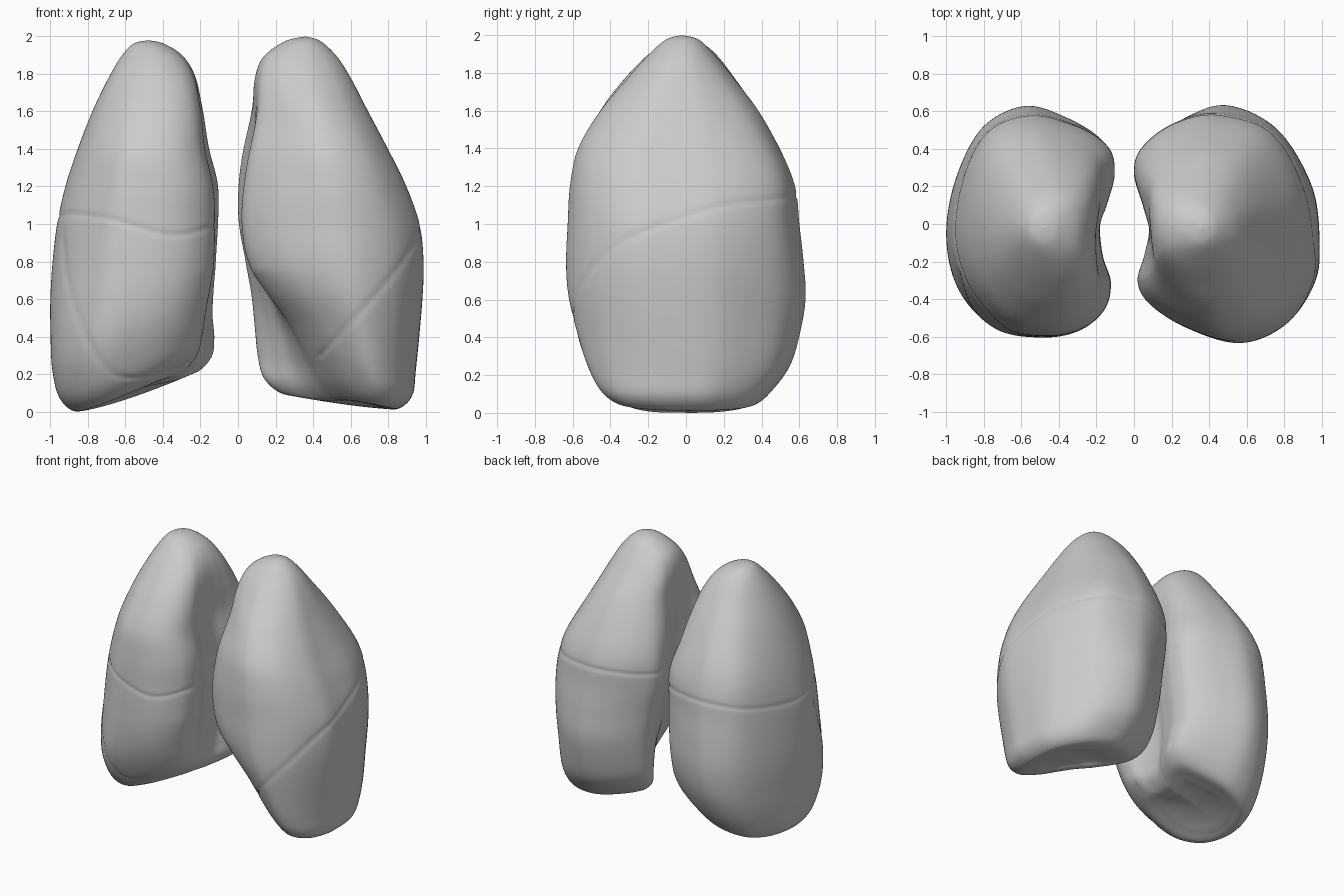
import bpy, bmesh, math
from mathutils import Vector
from mathutils.geometry import intersect_point_line

if "Cube" in bpy.data.objects:
    bpy.data.objects.remove(bpy.data.objects["Cube"])

STEPS, SUB = 14, 12   # rows per level gap, points per outline gap

# bean-shaped cross-sections: u 0 inner..1 outer, v 0 front..1 back
LEFT_BEAN = [(1, .42), (.96, .67), (.77, .91), (.48, 1), (.24, .95), (.05, .84), (0, .735), (.04, .6),
             (.07, .5), (.04, .38), (0, .26), (.07, .16), (.27, .06), (.55, 0), (.81, .08), (.97, .25)]
RIGHT_BEAN = [(1, .44), (.95, .69), (.79, .91), (.53, 1), (.27, .95), (.05, .85), (0, .735), (.04, .6),
              (.08, .5), (.06, .36), (.01, .24), (.05, .12), (.2, .03), (.42, 0), (.68, .04), (.91, .22)]
ROUND = [(.5 + .5 * math.cos(i * math.pi / 8), .5 + .5 * math.sin(i * math.pi / 8)) for i in range(16)]


def catmull(a, b, c, d, t):
    return tuple(.5 * (2 * q + (r - p) * t + (2 * p - 5 * q + 4 * r - s) * t * t
                       + (3 * q - p - 3 * r + s) * t ** 3) for p, q, r, s in zip(a, b, c, d))


def smooth(pts, n, closed=False):
    k, out = len(pts), []
    for i in range(k if closed else k - 1):
        q = [pts[(i + j) % k] if closed else pts[min(max(i + j, 0), k - 1)] for j in (-1, 0, 1, 2)]
        out += [catmull(*q, j / n) for j in range(n)]
    return out if closed else out + [tuple(pts[-1])]


def near(p, line):
    """Distance from a 2D point to a polyline."""
    best = 9
    for a, b in zip(line, line[1:]):
        q, t = intersect_point_line(p, a, b)
        q = a if t < 0 else b if t > 1 else q
        best = min(best, (p - q.to_3d()).length)
    return best


def polyline(pts):
    return [Vector((a, b, 0)) for a, b in smooth(pts, 4)]


def bulge(u, v, z, bulges):
    """Swell or shrink the corners of a cross-section around given heights."""
    a, b = u - .5, v - .5
    r, k = math.hypot(a, b) or 1, 1
    for du, dv, z0, width, amount in bulges:
        k += amount * max(0, (a * du + b * dv) / r / 1.4142) ** 5 * math.exp(-((z - z0) / width) ** 2)
    return .5 + a * k, .5 + b * k


def lung(name, side, bean_pts, levels, tilt, power, front_lift, bulges, side_cut, front_cuts):
    # slightly hollow base: shrink the last level toward its middle
    z, o, i, f, b, bean, notch = levels[-1]
    cx, cy = .58, .02
    rows = list(levels)
    for k, h in ((.72, .012), (.45, .03), (.2, .04), (0, .042)):
        rows.append((h, cx + (o - cx) * k, cx + (i - cx) * k, cy + (f - cy) * k,
                     cy + (b - cy) * k, bean, notch * k))
    outline, circle = smooth(bean_pts, SUB, True), smooth(ROUND, SUB, True)
    bm = bmesh.new()
    rings = []
    for z, o, i, f, b, bean, notch in smooth(rows, STEPS)[1:-1]:
        ring = []
        for (bu, bv), (ru, rv) in zip(outline, circle):
            u, v = bulge(ru + (bu - ru) * bean, rv + (bv - rv) * bean, z, bulges)
            w = min(max((.8 - v) / .65, 0), 1)
            inner = i + notch * w * w * (3 - 2 * w)
            x, y = inner + u * (o - inner), f + v * (b - f)
            lift = tilt * max(0, (.85 - x) / .7) ** power
            lift += front_lift * max(0, -y / .4) * max(0, (.9 - x) / .7)
            ring.append(bm.verts.new((side * x, y, z + lift * max(0, 1 - z / .75))))
        rings.append(ring)
    n = len(outline)
    for r, s in zip(rings, rings[1:]):
        for j in range(n):
            bm.faces.new((r[j], r[(j + 1) % n], s[(j + 1) % n], s[j]))
    bm.faces.new(rings[0])
    bm.faces.new(rings[-1])
    bmesh.ops.recalc_face_normals(bm, faces=bm.faces)
    bm.normal_update()

    # fissures: shallow grooves pressed along the lobe borders
    side_line = polyline(side_cut)
    front_lines = [polyline(c) for c in front_cuts]
    moves = []
    for v in bm.verts:
        x, y, z = v.co
        if z > 1.3 or z < .1:
            continue
        if y > -.25:
            if abs(x) < .3 and y < .3:
                continue
            d = near(Vector((y, z, 0)), side_line)
        else:
            d = min(near(Vector((abs(x), z, 0)), c) for c in front_lines)
        if d < .05:
            moves.append((v, v.normal * -.006 * math.exp(-(d / .013) ** 2)))
    for v, m in moves:
        v.co += m

    me = bpy.data.meshes.new(name)
    bm.to_mesh(me)
    bm.free()
    me.shade_smooth()
    ob = bpy.data.objects.new(name, me)
    bpy.context.collection.objects.link(ob)
    return ob


# levels: z, outer, inner, front, back, bean amount, front-inner cut
right_levels = [
    (1.98, .48, .48, -.02, -.02, 0, 0),
    (1.96, .56, .39, -.11, .08, .1, 0),
    (1.89, .625, .28, -.21, .17, .3, 0),
    (1.77, .695, .205, -.33, .265, .5, 0),
    (1.6, .775, .17, -.46, .38, .7, 0),
    (1.4, .85, .16, -.56, .485, .9, 0),
    (1.2, .915, .125, -.59, .555, 1, 0),
    (1.0, .962, .115, -.60, .59, 1, 0),
    (.8, .987, .12, -.605, .62, 1, 0),
    (.6, .997, .13, -.60, .63, 1, .01),
    (.4, .99, .135, -.575, .605, 1, .03),
    (.22, .98, .125, -.525, .54, 1, .06),
    (.08, .95, .13, -.46, .46, .95, .08),
    (.005, .88, .19, -.37, .38, .9, .10)]
left_levels = [
    (2.0, .36, .36, -.02, -.02, 0, 0),
    (1.975, .44, .25, -.11, .07, .1, 0),
    (1.89, .53, .125, -.21, .16, .3, 0),
    (1.77, .605, .07, -.32, .26, .5, 0),
    (1.6, .69, .055, -.46, .385, .7, 0),
    (1.4, .79, .035, -.57, .485, .9, 0),
    (1.2, .89, .025, -.61, .56, 1, 0),
    (1.0, .965, .02, -.625, .59, 1, 0),
    (.8, .99, .045, -.635, .62, 1, .01),
    (.6, .988, .07, -.625, .635, 1, .09),
    (.4, .975, .085, -.585, .605, 1, .22),
    (.22, .955, .10, -.53, .55, 1, .31),
    (.09, .935, .125, -.46, .46, .95, .36),
    (.02, .87, .2, -.37, .38, .9, .34)]

# bulges: corner direction (u, v), height, spread, amount
lung("right_lung", -1, RIGHT_BEAN, right_levels, .24, 1.3, .07,
     [(1, 1, 1.3, .3, .09), (-1, 1, 1.3, .3, .07), (1, -1, .3, .3, .09), (1, 1, .5, .3, -.02)],
     [(.66, 1.16), (.45, 1.1), (.2, 1.06), (0, 1.04), (-.25, 1.05)],
     [[(.97, 1.08), (.94, .95), (.9, .65), (.8, .38), (.7, .23), (.6, .18), (.4, .2), (.2, .29)],
      [(.97, 1.06), (.7, 1.03), (.35, .94), (.1, 1.0)]])
lung("left_lung", 1, LEFT_BEAN, left_levels, .1, 1.4, .1,
     [(1, 1, 1.3, .3, .09), (-1, 1, 1.25, .35, .07), (-1, -1, 1.6, .3, -.11),
      (1, -1, 1.4, .3, .05), (1, -1, .3, .3, -.06), (1, 1, .5, .3, -.06)],
     [(.66, 1.16), (.45, 1.13), (.2, 1.1), (0, 1.04), (-.25, .95), (-.35, .9)],
     [[(.99, .97), (.85, .76), (.7, .58), (.55, .42), (.44, .3)]])
